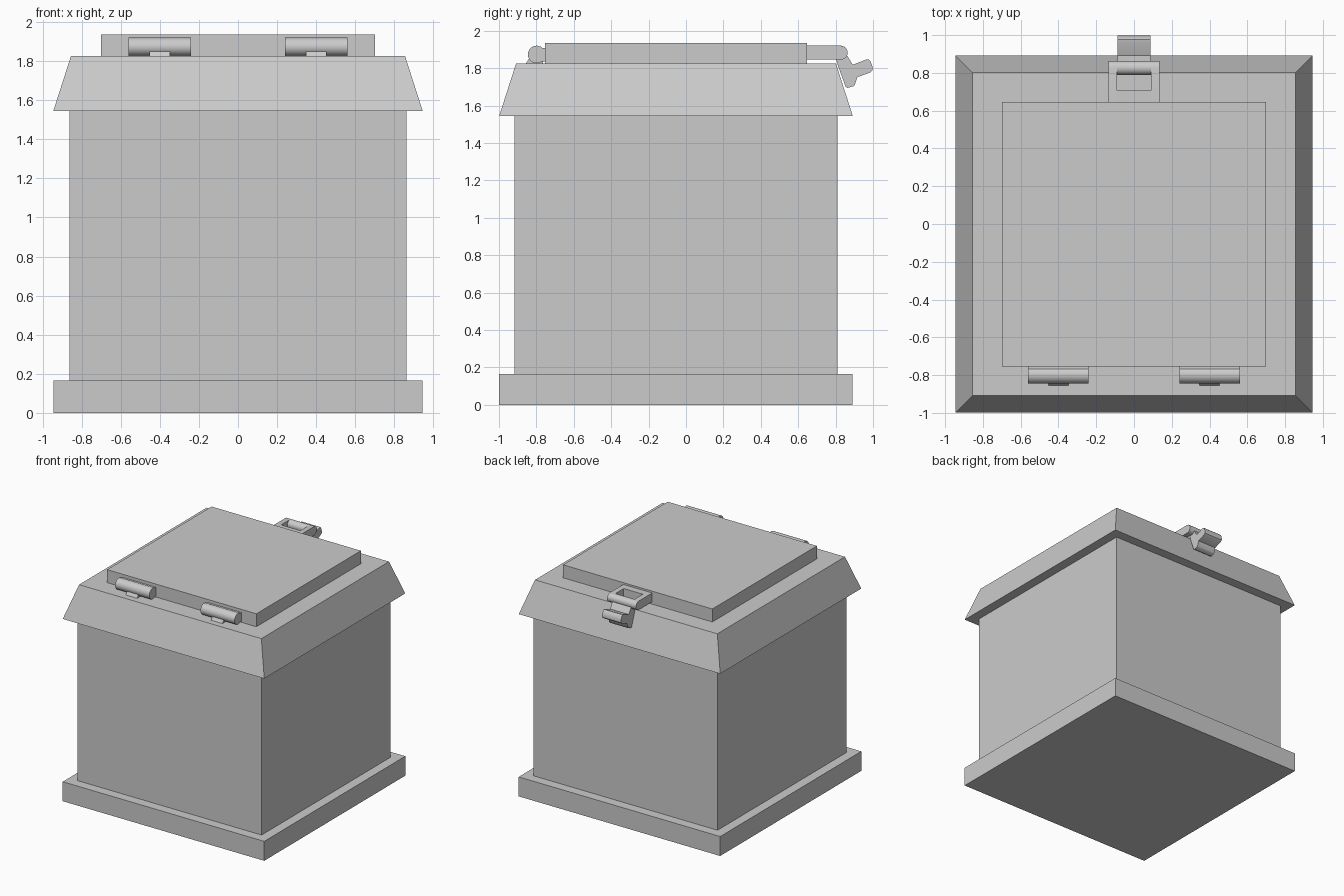
import bpy, bmesh
from math import pi, sin, cos, radians

if "Cube" in bpy.data.objects:
    bpy.data.objects.remove(bpy.data.objects["Cube"])

YC = -0.055  # centre of the square box in y


def finish(name, bm, smooth=False):
    bmesh.ops.recalc_face_normals(bm, faces=bm.faces)
    mesh = bpy.data.meshes.new(name)
    bm.to_mesh(mesh)
    bm.free()
    ob = bpy.data.objects.new(name, mesh)
    bpy.context.collection.objects.link(ob)
    if smooth:
        bpy.ops.object.select_all(action='DESELECT')
        ob.select_set(True)
        bpy.context.view_layer.objects.active = ob
        bpy.ops.object.shade_smooth_by_angle(angle=radians(35))
    return ob


def loft(name, bottom, top, z0, z1, yc=YC):
    """Square block with half widths bottom and top."""
    bm = bmesh.new()
    rings = [[bm.verts.new((sx * h, yc + sy * h, z))
              for sx, sy in ((-1, -1), (1, -1), (1, 1), (-1, 1))]
             for h, z in ((bottom, z0), (top, z1))]
    bm.faces.new(rings[0])
    bm.faces.new(rings[1])
    for i in range(4):
        j = (i + 1) % 4
        bm.faces.new((rings[0][i], rings[0][j], rings[1][j], rings[1][i]))
    return finish(name, bm)


def prism(name, profile, x0, x1, smooth=False):
    """Extrude a (y, z) profile along x."""
    bm = bmesh.new()
    face = bm.faces.new([bm.verts.new((x0, y, z)) for y, z in profile])
    ext = bmesh.ops.extrude_face_region(bm, geom=[face])
    moved = [g for g in ext['geom'] if isinstance(g, bmesh.types.BMVert)]
    bmesh.ops.translate(bm, verts=moved, vec=(x1 - x0, 0, 0))
    return finish(name, bm, smooth)


def arc(y, z, r, a0, a1, n):
    return [(y + r * cos(a0 + (a1 - a0) * i / n), z + r * sin(a0 + (a1 - a0) * i / n))
            for i in range(n + 1)]


def circle(y, z, r, n=24):
    return arc(y, z, r, 0, 2 * pi, n)[:-1]


# Box: foot, walls, sloped collar and lid
loft("base", 0.945, 0.945, 0, 0.165)
loft("body", 0.863, 0.863, 0.165, 1.545)
loft("collar", 0.945, 0.855, 1.545, 1.825)
loft("lid", 0.70, 0.70, 1.825, 1.935)

# Hinges: barrel, lid leaf and sloped collar bracket
for side, x in (("left", -0.40), ("right", 0.40)):
    prism(f"hinge_barrel_{side}", circle(-0.80, 1.873, 0.047), x - 0.16, x + 0.16, True)
    prism(f"hinge_leaf_{side}", [(-0.80, 1.835), (-0.75, 1.835), (-0.75, 1.908), (-0.80, 1.908)],
          x - 0.16, x + 0.16)
    prism(f"hinge_bracket_{side}", [(-0.86, 1.82), (-0.765, 1.82), (-0.765, 1.86), (-0.835, 1.86)],
          x - 0.053, x + 0.053)

# Latch frame: two round-ended arms, cross bar and pin
arm = [(0.645, 1.92), (0.645, 1.845)] + arc(0.825, 1.8825, 0.0375, -pi / 2, pi / 2, 10)
prism("latch_arm_left", arm, -0.135, -0.09, True)
prism("latch_arm_right", arm, 0.09, 0.135, True)
prism("latch_cross_bar", [(0.645, 1.845), (0.705, 1.845), (0.705, 1.92), (0.645, 1.92)], -0.09, 0.09)
prism("latch_pin", circle(0.825, 1.8825, 0.0375), -0.09, 0.09, True)

# Latch lever: tongue lying along the collar slope with a rounded thumb tab
lever = [(0.795, 1.87), (0.812, 1.81), (0.852, 1.70), (0.862, 1.694), (0.893, 1.703),
         (0.902, 1.712), (0.914, 1.751), (0.982, 1.776), (0.995, 1.787), (0.997, 1.803),
         (0.985, 1.837), (0.974, 1.847), (0.960, 1.845), (0.890, 1.818), (0.858, 1.87)]
prism("latch_lever", lever, -0.088, 0.088, True)

# Shift so the model spans y = -1 to 1
lo = min(v.co.y for o in bpy.data.objects for v in o.data.vertices)
hi = max(v.co.y for o in bpy.data.objects for v in o.data.vertices)
for o in bpy.data.objects:
    for v in o.data.vertices:
        v.co.y -= (lo + hi) / 2
